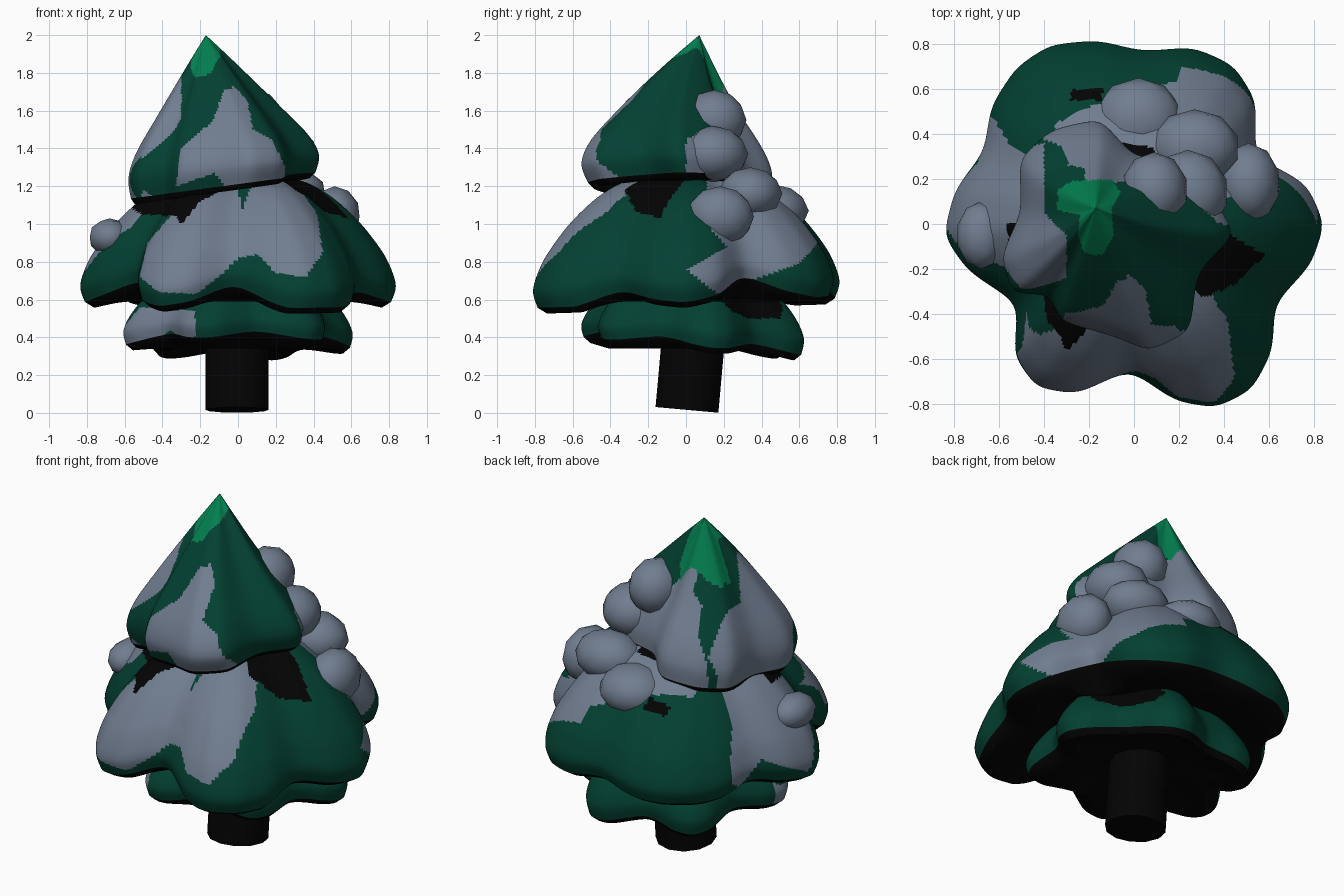
import bpy, bmesh, math
from mathutils import Vector, Matrix

if "Cube" in bpy.data.objects:
    bpy.data.objects.remove(bpy.data.objects["Cube"])


def make_material(name, rgb):
    mat = bpy.data.materials.new(name)
    mat.use_nodes = True
    mat.diffuse_color = (*rgb, 1)
    shader = mat.node_tree.nodes["Principled BSDF"]
    shader.inputs["Base Color"].default_value = (*rgb, 1)
    return mat


GREEN, SNOW, DARK, TIP = range(4)
MATERIALS = [
    make_material("pine green", (.001, .051, .031)),
    make_material("snow grey", (.163, .205, .277)),
    make_material("dark bark", (.001, .001, .001)),
    make_material("bright tip green", (.001, .212, .08)),
]


def finish(name, bm, sharp=50):
    """Turn a bmesh into a smooth object with all the tree materials."""
    bmesh.ops.recalc_face_normals(bm, faces=bm.faces)
    mesh = bpy.data.meshes.new(name)
    bm.to_mesh(mesh)
    bm.free()
    for mat in MATERIALS:
        mesh.materials.append(mat)
    mesh.shade_smooth()
    mesh.set_sharp_from_angle(angle=math.radians(sharp))
    obj = bpy.data.objects.new(name, mesh)
    bpy.context.scene.collection.objects.link(obj)


def inside(a, b, poly):
    """Even-odd test of point (a, b) in a polygon."""
    hit = False
    for (ax, ay), (bx, by) in zip(poly, poly[1:] + poly[:1]):
        if (ay > b) != (by > b) and a < ax + (b - ay) * (bx - ax) / (by - ay):
            hit = not hit
    return hit


def painted(point, patches):
    """Last patch whose projected outline covers the point decides."""
    x, y, z = point
    projections = {"front": (y < 0, x, z), "right": (x > .2, y, z),
                   "left": (x < -.4, y, z), "top": (True, x, y)}
    colour = GREEN
    for patch_colour, side, poly in patches:
        facing, a, b = projections[side]
        if facing and inside(a, b, poly):
            colour = patch_colour
    return colour


def dense_outline(points, steps):
    """Subdivide a closed outline and round its corners slightly."""
    pts = [Vector(p) for p in points]
    out = [a.lerp(b, i / steps) for a, b in zip(pts, pts[1:] + pts[:1])
           for i in range(steps)]
    for _ in range(steps):
        out = [out[i - 1] / 4 + out[i] / 2 + out[(i + 1) % len(out)] / 4
               for i in range(len(out))]
    return out


def dense_profile(points, steps=13):
    """Smooth spline through (scale, height) points."""
    p = [Vector(q) for q in points]
    p = [p[0]] + p + [p[-1]]
    out = []
    for a, b, c, d in zip(p, p[1:], p[2:], p[3:]):
        for i in range(steps):
            t = i / steps
            out.append(b + (c - a) * t / 2 + (a * 2 - b * 5 + c * 4 - d) * t * t / 2
                       + (b * 3 - a - c * 3 + d) * t ** 3 / 2)
    return out + [p[-1]]


def tier(name, outline, centre, top, rim, under, profile, patches, steps, bend=0):
    """Lobed skirt of branches: dark underside and lip, then painted shell."""
    edge = dense_outline(outline, steps)
    mid = Vector(centre)
    bm = bmesh.new()
    rings = []
    for scale, lift in ((0, .08), (.45, .06), (.75, 0)):
        rings.append([bm.verts.new((*mid.lerp(p, scale), under + lift)) for p in edge])
    rings.append([bm.verts.new((*mid.lerp(p, .92), rim(p) - .03)) for p in edge])
    shell_start = len(rings)
    for scale, height in dense_profile(profile):
        shift = Vector((0, bend * math.sin(math.pi * min(max(height, 0), 1))))
        ring = []
        for p in edge:
            low = rim(p)
            ring.append(bm.verts.new((*(mid.lerp(p, max(scale, 0)) + shift),
                                      low + (top - low) * height)))
        rings.append(ring)
    count = len(edge)
    for r, (lower, upper) in enumerate(zip(rings, rings[1:])):
        for i in range(count):
            j = (i + 1) % count
            face = bm.faces.new((lower[i], lower[j], upper[j], upper[i]))
            face.material_index = (painted(face.calc_center_median(), patches)
                                   if r >= shell_start else DARK)
    bmesh.ops.remove_doubles(bm, verts=bm.verts, dist=.0001)
    finish(name, bm)


# Leaning trunk
bm = bmesh.new()
bmesh.ops.create_cone(bm, cap_ends=True, segments=12, radius1=.167, radius2=.167,
                      depth=.6, matrix=Matrix.Translation((0, 0, .3)))
bm.transform(Matrix.Translation((-.005, .005, .016)) @ Matrix.Rotation(-.09, 4, "X"))
for f in bm.faces:
    f.material_index = DARK
finish("trunk", bm)

# Lower branches: six lobes, turned slightly
lower_outline = []
for k in range(36):
    a = math.tau * k / 36
    radius = .555 + .07 * math.cos(6 * (a - .2))
    lower_outline.append((radius * math.cos(a), .035 + radius * math.sin(a)))
tier("lower_branches", lower_outline, (0, .03), .76,
     lambda p: .36 - .06 * p.y + .3 * (.6 - p.length), .34,
     [(.98, 0), (1, .2), (.9, .48), (.7, .78), (.4, 1)],
     [(SNOW, "front", [(-.66, .36), (-.6, .46), (-.52, .56), (-.23, .54), (-.22, .41),
                       (-.28, .38), (-.36, .44), (-.41, .4), (-.57, .36)]),
      (DARK, "right", [(.18, .6), (.24, .54), (.33, .5), (.5, .5), (.52, .6),
                       (.5, .8), (.2, .8)])],
     steps=6)

# Middle branches: wide uneven skirt
middle_outline = [
    (-.84, -.05), (-.79, .15), (-.66, .32), (-.63, .52), (-.52, .69), (-.37, .79),
    (-.16, .81), (.04, .76), (.26, .78), (.44, .7), (.54, .54), (.53, .3),
    (.76, .18), (.84, 0), (.78, -.18), (.62, -.35), (.61, -.56), (.52, -.73),
    (.36, -.81), (.18, -.78), (-.02, -.64), (-.25, -.75), (-.43, -.72),
    (-.53, -.58), (-.51, -.35), (-.73, -.21)]
middle_patches = [
    (SNOW, "front", [(-.52, .72), (-.48, .9), (-.35, 1.05), (-.18, 1.3), (.25, 1.3),
                     (.42, 1.05), (.45, .85), (.36, .72), (.2, .74), (.1, .84),
                     (0, .82), (-.1, .72), (-.22, .63), (-.42, .64)]),
    (GREEN, "front", [(-.02, 1.3), (.02, 1.07), (.07, 1.2), (.07, 1.3)]),
    (SNOW, "top", [(-.9, .02), (-.74, .4), (-.63, .48), (-.55, .35), (-.3, .2),
                   (-.4, -.1), (-.55, -.2), (-.68, -.15), (-.78, -.09)]),
    (GREEN, "left", [(.65, .4), (.5, .7), (.4, .63), (.28, .77), (.17, .7),
                     (.02, .63), (-.06, .76), (-.3, .4)]),
    (SNOW, "right", [(0, .76), (.22, .88), (.14, .96), (.1, 1.3), (.74, 1.3),
                     (.7, .9), (.6, .79), (.34, .7), (.17, .63), (.1, .68)]),
    (SNOW, "top", [(-.36, .44), (-.2, .52), (.2, .64), (.3, .2), (-.3, .2)]),
    (DARK, "front", [(-.6, 1.1), (-.5, 1.05), (-.33, 1.04), (-.3, 1), (-.2, 1.12),
                     (0, 1.22), (0, 1.3), (-.5, 1.3)]),
    (DARK, "top", [(.3, -.33), (.2, -.2), (.3, 0), (.42, -.04), (.58, -.14),
                   (.45, -.27)]),
    (DARK, "top", [(-.28, .55), (-.28, .6), (-.14, .6), (-.14, .55)]),
    (DARK, "top", [(-.05, .29), (-.05, .36), (.09, .34), (.09, .29)]),
]
tier("middle_branches", middle_outline, (0, .02), 1.26,
     lambda p: .58 + .03 * p.y + .6 * max(.84 - p.length, 0), .59,
     [(.98, 0), (1.01, .12), (.98, .26), (.91, .42), (.76, .65), (.56, .86),
      (.35, .97), (0, 1)],
     middle_patches, steps=9)

# Top branches: crooked cone with an off-centre peak
top_outline = [
    (-.59, -.13), (-.5, .07), (-.51, .3), (-.37, .43), (-.15, .48), (0, .31),
    (.22, .29), (.34, .15), (.45, -.03), (.28, -.2), (.25, -.46), (.07, -.55),
    (-.1, -.48), (-.32, -.42), (-.38, -.3), (-.54, -.29)]
top_patches = [
    (SNOW, "front", [(-.33, 1.2), (-.3, 1.4), (-.13, 1.55), (-.08, 1.7), (-.02, 1.73),
                     (.05, 1.65), (.08, 1.5), (.18, 1.45), (.25, 1.3), (.24, 1.1),
                     (0, 1.1), (-.12, 1.27)]),
    (SNOW, "top", [(-.5, -.29), (-.65, -.1), (-.55, .32), (-.4, .36), (-.4, .05),
                   (-.3, -.05), (-.3, -.24), (-.42, -.28)]),
    (SNOW, "top", [(-.41, .38), (-.41, .55), (.3, .55), (.5, 0), (.38, 0), (.25, .12),
                   (0, .2), (-.1, .18), (-.22, .18), (-.22, .25), (-.29, .26),
                   (-.33, .35)]),
    (TIP, "top", [(-.34, .06), (-.34, .15), (-.28, .19), (-.1, .2), (-.06, .14),
                  (-.1, .07), (-.09, -.05), (-.14, -.14), (-.22, -.13), (-.25, -.05),
                  (-.24, .04)]),
]
tier("top_branches", top_outline, (-.17, .07), 2,
     lambda p: 1.21 + .13 * p.x + .1 * max(.5 - p.length, 0), 1.22,
     [(.97, 0), (1, .13), (.9, .28), (.66, .48), (.36, .72), (.17, .87), (0, 1)],
     top_patches, steps=12, bend=-.04)

# Piled snow lumps: centre and radii
lumps = {
    "upper_snow_lump": ((.09, .15, 1.55), (.15, .17, .16)),
    "upper_side_snow_lump": ((.24, .14, 1.37), (.18, .19, .15)),
    "back_snow_lump": ((.02, .46, 1.07), (.2, .19, .14)),
    "back_right_snow_lump": ((.27, .34, 1.16), (.2, .17, .14)),
    "right_snow_lump": ((.51, .18, 1.04), (.14, .18, .16)),
    "left_snow_lump": ((-.68, -.05, .93), (.11, .15, .1)),
}
for name, (centre, radii) in lumps.items():
    bm = bmesh.new()
    bmesh.ops.create_icosphere(bm, subdivisions=2, radius=1)
    bm.transform(Matrix.Translation(centre) @ Matrix.Diagonal((*radii, 1)))
    for f in bm.faces:
        f.material_index = SNOW
    finish(name, bm, 60)
